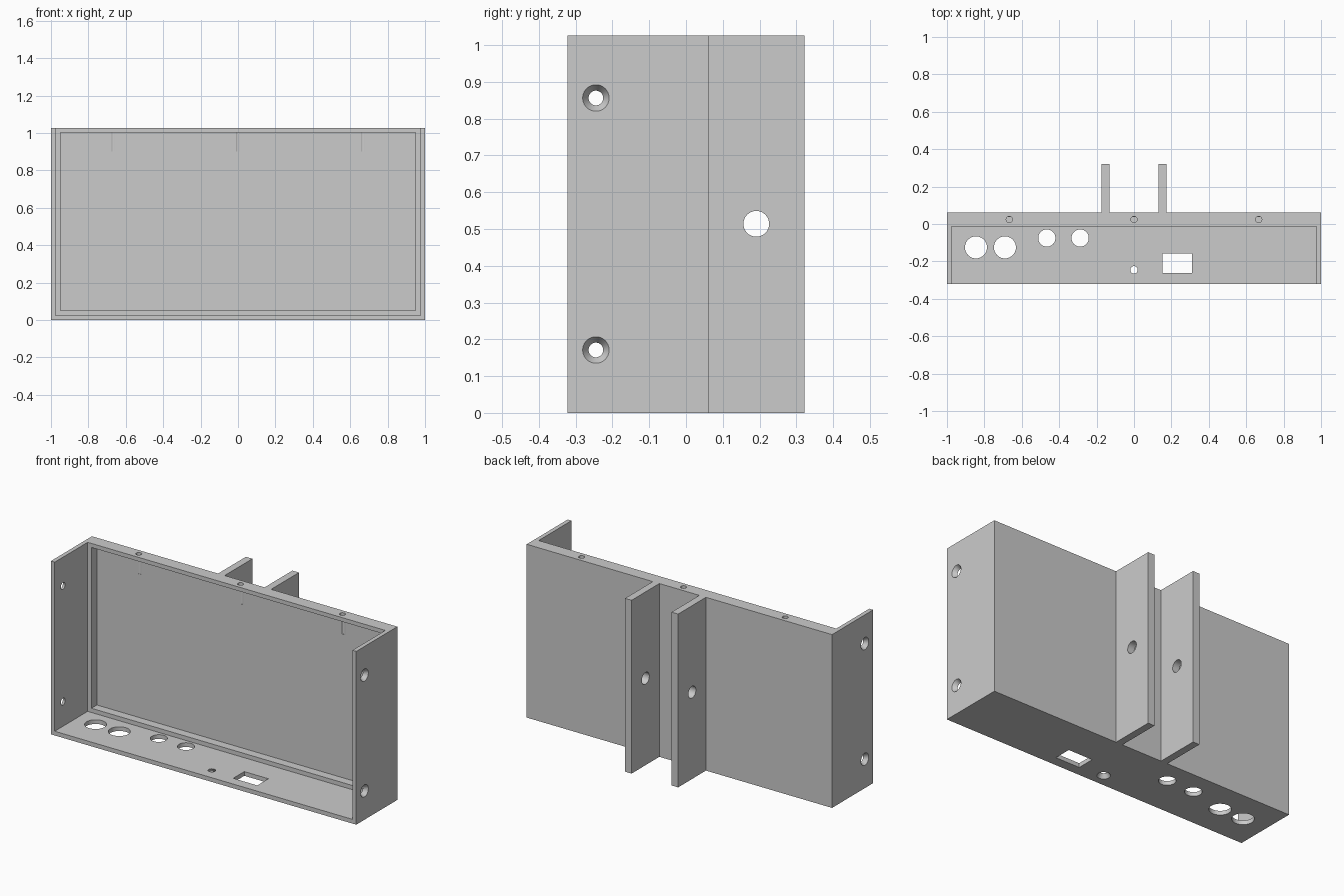
import bpy, bmesh, math
from mathutils import Matrix, Vector

if "Cube" in bpy.data.objects:
    bpy.data.objects.remove(bpy.data.objects["Cube"])

grey = bpy.data.materials.new("light grey")
grey.diffuse_color = (0.6, 0.6, 0.6, 1)
grey.use_nodes = True
grey.node_tree.nodes["Principled BSDF"].inputs["Base Color"].default_value = grey.diffuse_color


def make_object(name, bm):
    bmesh.ops.recalc_face_normals(bm, faces=bm.faces)
    mesh = bpy.data.meshes.new(name)
    bm.to_mesh(mesh)
    bm.free()
    mesh.materials.append(grey)
    ob = bpy.data.objects.new(name, mesh)
    bpy.context.collection.objects.link(ob)
    return ob


def box(name, x0, x1, y0, y1, z0, z1):
    bm = bmesh.new()
    size = Matrix.Diagonal((x1 - x0, y1 - y0, z1 - z0, 1))
    centre = Matrix.Translation(((x0 + x1) / 2, (y0 + y1) / 2, (z0 + z1) / 2))
    bmesh.ops.create_cube(bm, size=1, matrix=centre @ size)
    return make_object(name, bm)


def rod(name, start, end, r_start, r_end=None):
    """Cylinder or cone between two points."""
    a, b = Vector(start), Vector(end)
    d = b - a
    turn = Vector((0, 0, 1)).rotation_difference(d).to_matrix().to_4x4()
    bm = bmesh.new()
    bmesh.ops.create_cone(bm, cap_ends=True, segments=40, radius1=r_start,
                          radius2=r_start if r_end is None else r_end,
                          depth=d.length, matrix=Matrix.Translation((a + b) / 2) @ turn)
    return make_object(name, bm)


def combine(target, tool, operation='DIFFERENCE'):
    """Apply a boolean and remove the tool object."""
    mod = target.modifiers.new("boolean", 'BOOLEAN')
    mod.operation = operation
    mod.solver = 'EXACT'
    mod.object = tool
    bpy.context.view_layer.objects.active = target
    bpy.ops.object.modifier_apply(modifier=mod.name)
    bpy.data.objects.remove(tool)


# Main dimensions
FRONT, BACK, FIN_END, HEIGHT, WALL = -0.322, 0.062, 0.322, 1.026, 0.025
PANEL_FRONT, RECESS_FLOOR = -0.014, 0.037

# Enclosure: thick back panel, two sides and a floor, open at front and top
body = box("enclosure", -1, 1, FRONT, BACK, 0, HEIGHT)
combine(body, box("cavity", -1 + WALL, 1 - WALL, FRONT - 0.1, PANEL_FRONT, WALL, HEIGHT + 0.1))

# Deep recess in the back panel, leaving a thin rear skin
combine(body, box("recess", -0.95, 0.95, PANEL_FRONT - 0.02, RECESS_FLOOR, 0.05, 1.002))

# Two rear mounting fins
for s in (-1, 1):
    x0, x1 = sorted((s * 0.131, s * 0.174))
    combine(body, box("mounting_fin", x0, x1, BACK - 0.015, FIN_END, 0, HEIGHT), 'UNION')

# Cross hole through both fins
combine(body, rod("fin_hole", (-0.3, 0.191, 0.514), (0.3, 0.191, 0.514), 0.035))

# Screw holes through the top rim, grazing the recess floor
for x in (-0.667, 0, 0.667):
    combine(body, rod("top_hole", (x, 0.024, 0.9), (x, 0.024, HEIGHT + 0.05), 0.0165))

# Countersunk screw holes in the sides, wide on the outside
SLOPE = (0.036 - 0.02) / WALL
OVER = 0.01
R_IN, R_OUT = 0.02 - SLOPE * OVER, 0.036 + SLOPE * OVER
for s in (-1, 1):
    for z in (0.171, 0.856):
        combine(body, rod("side_hole", (s * (1 - WALL - OVER), -0.245, z),
                          (s * (1 + OVER), -0.245, z), R_IN, R_OUT))

# Countersunk hole in the floor, wide underneath
combine(body, rod("floor_screw_hole", (0, -0.245, WALL + OVER), (0, -0.245, -OVER), R_IN, R_OUT))

# Round connector holes in the floor
for x, y, r in ((-0.845, -0.125, 0.059), (-0.69, -0.125, 0.059),
                (-0.466, -0.075, 0.046), (-0.288, -0.075, 0.046)):
    combine(body, rod("connector_hole", (x, y, -0.02), (x, y, 0.045), r))

# Rectangular socket opening in the floor
combine(body, box("socket_opening", 0.152, 0.31, -0.262, -0.158, -0.02, 0.04))

# Smooth hole walls, crisp edges
bpy.ops.object.select_all(action='DESELECT')
body.select_set(True)
bpy.context.view_layer.objects.active = body
bpy.ops.object.shade_smooth_by_angle(angle=math.radians(30))
